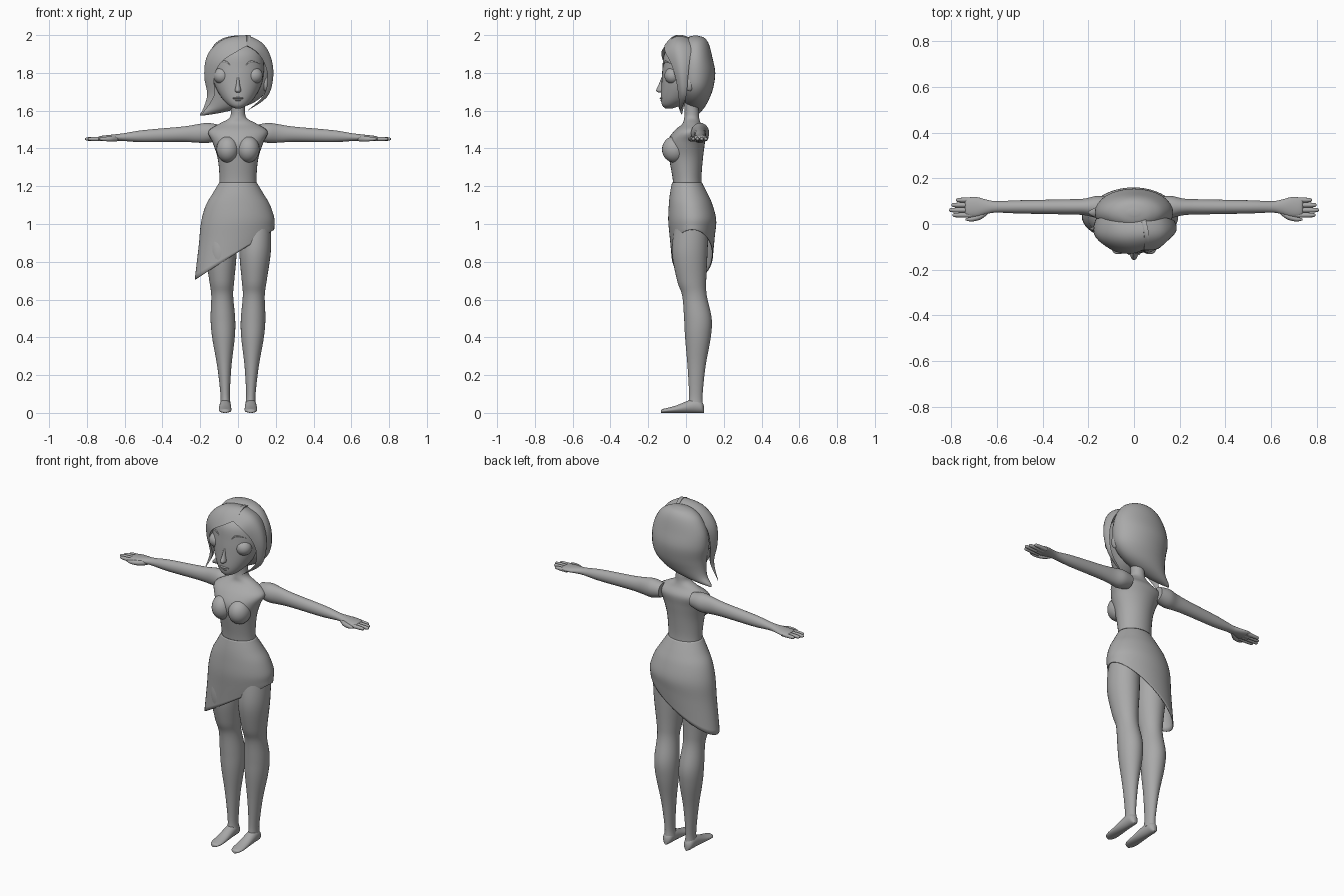
import bpy, math
from mathutils import Vector

old = bpy.data.objects.get("Cube")
if old:
    bpy.data.objects.remove(old, do_unlink=True)

shade = 0.4
grey = bpy.data.materials.new("plain_grey")
grey.use_nodes = True
grey.diffuse_color = (shade, shade, shade, 1)
grey.node_tree.nodes["Principled BSDF"].inputs["Base Color"].default_value = grey.diffuse_color


def spline(rows, steps=5):
    """Smooth interpolation through rows of numbers."""
    out = []
    for i, (here, after) in enumerate(zip(rows, rows[1:])):
        before, later = rows[max(i - 1, 0)], rows[min(i + 2, len(rows) - 1)]
        for k in range(steps):
            t = k / steps
            out.append([b + t * ((c - a) / 2 + t * (a - 2.5 * b + 2 * c - d / 2
                        + t * (1.5 * (b - c) + (d - a) / 2)))
                        for a, b, c, d in zip(before, here, after, later)])
    out.append(list(rows[-1]))
    return out


def finish(obj, mirror):
    """Colour, consistent normals, smooth shading and optional mirroring."""
    obj.data.materials.append(grey)
    bpy.ops.object.select_all(action='DESELECT')
    obj.select_set(True)
    bpy.context.view_layer.objects.active = obj
    bpy.ops.object.transform_apply(location=True, rotation=True, scale=True)
    bpy.ops.object.mode_set(mode='EDIT')
    bpy.ops.mesh.select_all(action='SELECT')
    bpy.ops.mesh.normals_make_consistent(inside=False)
    bpy.ops.object.mode_set(mode='OBJECT')
    bpy.ops.object.shade_smooth_by_angle(angle=math.radians(60))
    if mirror:
        obj.modifiers.new("mirror", 'MIRROR')
    return obj


def skin(name, rings, mirror=False, capped=True):
    """Join rings of points into one surface."""
    n = len(rings[0])
    verts = [point for ring in rings for point in ring]
    faces = [(r * n + i, r * n + (i + 1) % n, (r + 1) * n + (i + 1) % n, (r + 1) * n + i)
             for r in range(len(rings) - 1) for i in range(n)]
    if capped:
        faces += [tuple(range(n)), tuple(range(len(verts) - n, len(verts)))]
    mesh = bpy.data.meshes.new(name)
    mesh.from_pydata(verts, [], faces)
    obj = bpy.data.objects.new(name, mesh)
    bpy.context.collection.objects.link(obj)
    return finish(obj, mirror)


def loft(name, rows, point, mirror=False, capped=True, sides=32):
    """Sweep a ring whose points are given by a rule of cosine, sine and the row."""
    turns = [math.tau * i / sides for i in range(sides)]
    rings = [[point(math.cos(a), math.sin(a), *row) for a in turns] for row in spline(rows)]
    return skin(name, rings, mirror, capped)


def ball(name, location, size, mirror=False):
    bpy.ops.mesh.primitive_uv_sphere_add(segments=24, ring_count=16, radius=1, location=location, scale=size)
    obj = bpy.context.object
    obj.name = name
    return finish(obj, mirror)


def lock(name, rear, front, bulge=0.25, n=12):
    """Hair lock: a lens shaped section swept between two edge curves."""
    rings = []
    for a, b in zip(spline(rear), spline(front)):
        a, b = Vector(a), Vector(b)
        middle = (a + b) / 2
        out = (middle - Vector((0, 0, min(middle.z, 1.8)))).normalized() * (a - b).length
        arch = [math.sin(math.pi * i / n) for i in range(n + 1)]
        outer = [a.lerp(b, i / n) + out * bulge * arch[i] for i in range(n + 1)]
        inner = [a.lerp(b, i / n) - out * 0.1 * arch[i] for i in range(n - 1, 0, -1)]
        rings.append(outer + inner)
    return skin(name, rings)


def upright(c, s, z, y, rx, ry):
    """Horizontal ellipse centred on the body's middle plane."""
    return rx * c, y + ry * s, z


def leg_point(c, s, z, y, rx, ry):
    """Horizontal ellipse on a leg that leans outward as it rises."""
    return 0.065 + 0.03 * z + rx * c, y + ry * s, z


def foot_point(c, s, y, width, height):
    """Upright ellipse resting on the ground."""
    return 0.068 + width * c, y, height * (1 + s)


def arm_point(c, s, x, ry, rz):
    """Upright ellipse on an arm that droops slightly outward."""
    return x, 0.075 + ry * c, 1.49 - 0.05 * x + rz * s


def finger_point(c, s, x, y, r):
    return x, y + r * c, 1.45 + r * s


def skirt_point(c, s, z, y, rx, ry):
    """Ellipse that tilts more and more towards the hem."""
    tilt = 10 * max(1.1 - z, 0) ** 2
    x = rx * c - 0.03 * tilt
    return x, y + ry * s, z + tilt * x


def hair_point(c, s, z, x, rx, ry):
    return x + rx * c, 0.05 + ry * s, z


# Torso, neck and bust
loft("torso", [(1.18, .01, .1, .075), (1.25, .005, .098, .077), (1.35, 0, .108, .09), (1.43, 0, .134, .1),
               (1.49, .02, .157, .085), (1.53, .03, .1, .05), (1.56, .03, .047, .04), (1.6, .03, .037, .037),
               (1.68, .02, .038, .037)], upright)
ball("bust", (.054, -.06, 1.395), (.06, .067, .07), True)

# Slanted skirt, open below
skirt = loft("skirt", [(1.22, .005, .099, .079), (1.16, .015, .135, .1), (1.1, .025, .17, .116),
                       (1.02, .033, .194, .127), (.94, .033, .2, .12), (.85, .033, .21, .11)],
             skirt_point, capped=False, sides=48)
skirt.modifiers.new("cloth", 'SOLIDIFY').thickness = 0.005

# Legs and feet
loft("leg", [(1, .03, .08, .09), (.85, .02, .083, .094), (.7, .03, .066, .077), (.62, .045, .058, .065),
             (.5, .063, .065, .073), (.4, .063, .06, .068), (.25, .056, .038, .048), (.1, .052, .025, .036),
             (.04, .05, .028, .04)], leg_point, True)
loft("foot", [(.094, .01, .02), (.08, .025, .031), (.04, .03, .037), (-.05, .033, .02),
              (-.1, .032, .013), (-.125, .022, .01), (-.132, .008, .007)], foot_point, True)

# Arms, palms and fingers
loft("arm", [(.1, .04, .04), (.16, .048, .053), (.22, .036, .048), (.3, .033, .04), (.5, .029, .032),
             (.6, .025, .021), (.64, .03, .018), (.69, .043, .015), (.73, .04, .012), (.74, .03, .006)],
     arm_point, True)
for i, (finger, end) in enumerate((("little", .78), ("ring", .8), ("middle", .81), ("index", .795))):
    y = 0.105 - 0.022 * i
    loft(finger + "_finger", [(.7, y, .011), (end - .05, y, .011), (end - .01, y, .009), (end, y, .003)],
         finger_point, True, sides=10)
loft("thumb", [(.635, .06, .012), (.67, .035, .014), (.71, .022, .011), (.738, .02, .004)],
     finger_point, True, sides=10)

# Head and face
loft("head", [(1.612, -.09, .015, .02), (1.63, -.075, .05, .052), (1.67, -.045, .088, .088),
              (1.74, -.015, .125, .115), (1.82, -.005, .138, .12), (1.9, -.005, .127, .11),
              (1.95, 0, .09, .07), (1.965, 0, .04, .03)], upright)
loft("nose", [(1.695, -.13, .006, .012), (1.706, -.134, .016, .024), (1.74, -.125, .01, .019),
              (1.78, -.12, .006, .008)], upright, sides=16)
ball("upper_lip", (0, -.126, 1.666), (.03, .014, .006))
ball("lower_lip", (0, -.122, 1.656), (.022, .014, .007))
ball("eye", (.085, -.07, 1.785), (.046, .044, .044), True)
ball("ear", (.145, .018, 1.745), (.018, .026, .042), True)
lock("eyebrow_left", [(.04, -.115, 1.845), (.07, -.11, 1.865), (.115, -.08, 1.85)],
     [(.04, -.117, 1.835), (.07, -.112, 1.855), (.115, -.08, 1.848)])
lock("eyebrow_right", [(-.04, -.115, 1.845), (-.07, -.11, 1.865), (-.115, -.08, 1.85)],
     [(-.04, -.117, 1.835), (-.07, -.112, 1.855), (-.115, -.08, 1.848)])

# Hair: back mass flipping out at one side, plus two front locks
loft("back_hair", [(1.997, 0, .02, .012), (1.985, 0, .075, .048), (1.95, 0, .125, .072), (1.88, 0, .162, .09),
                   (1.8, 0, .172, .105), (1.72, 0, .16, .094), (1.66, -.025, .135, .072),
                   (1.62, -.07, .1, .05), (1.59, -.14, .055, .025), (1.575, -.19, .012, .006)], hair_point)
lock("fringe_lock",
     [(.05, .025, 1.985), (-.08, .03, 1.965), (-.155, .025, 1.89), (-.17, .015, 1.78), (-.16, 0, 1.68), (-.195, -.02, 1.585)],
     [(.06, -.105, 1.95), (-.01, -.13, 1.91), (-.085, -.12, 1.86), (-.127, -.085, 1.78), (-.125, -.06, 1.68), (-.19, -.025, 1.58)])
lock("side_lock",
     [(.03, .025, 1.985), (.115, .03, 1.945), (.165, .02, 1.87), (.178, .01, 1.77), (.15, 0, 1.67), (.05, -.03, 1.6)],
     [(.045, -.115, 1.945), (.1, -.11, 1.91), (.14, -.08, 1.85), (.157, -.055, 1.77), (.135, -.04, 1.68), (.05, -.035, 1.6)])
